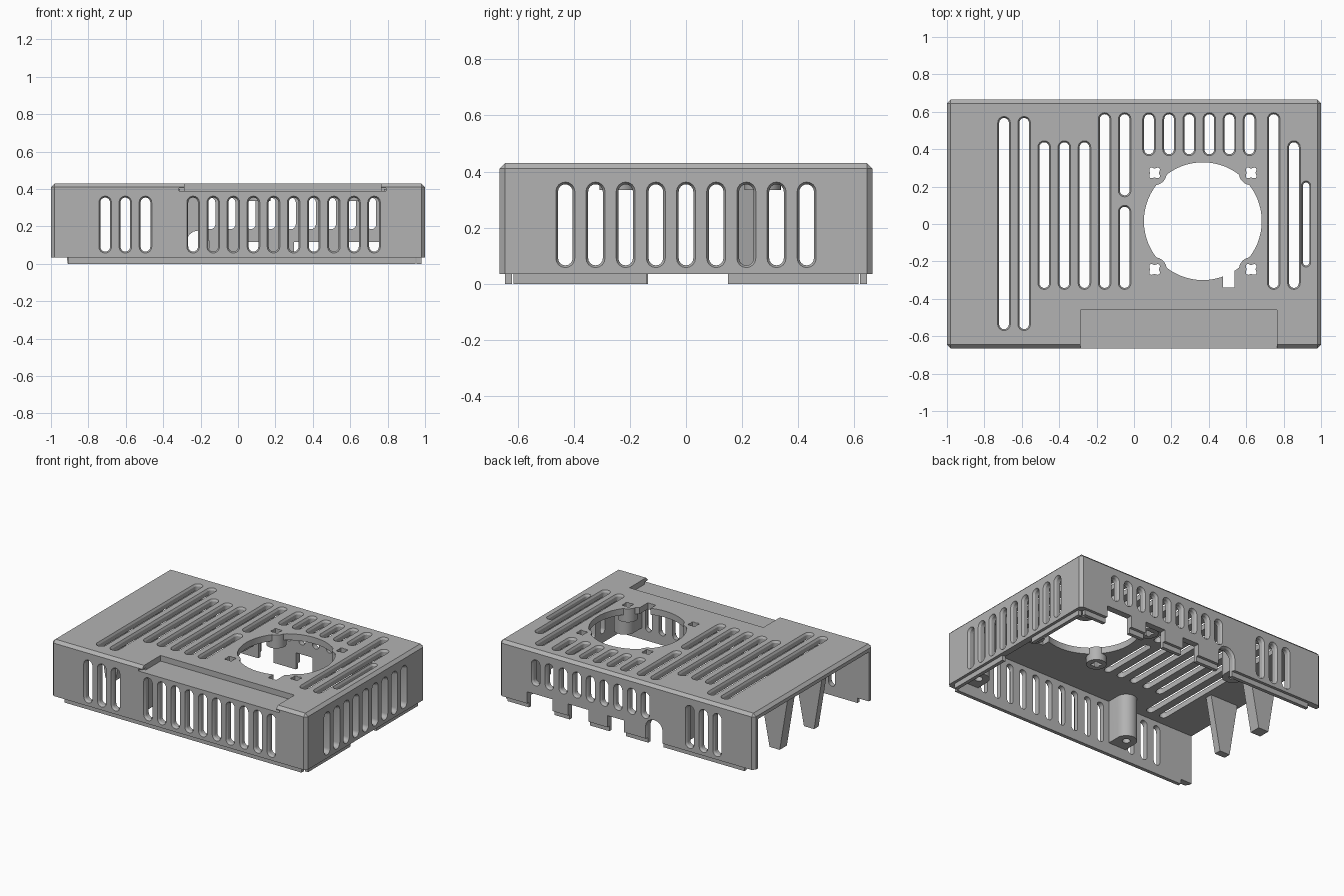
import bpy, bmesh, math
from mathutils import Matrix, Vector

if "Cube" in bpy.data.objects:
    bpy.data.objects.remove(bpy.data.objects["Cube"])

grey = bpy.data.materials.new("plain grey")
grey.use_nodes = True
COLOUR = (0.45, 0.45, 0.45, 1)
grey.diffuse_color = COLOUR
grey.node_tree.nodes["Principled BSDF"].inputs["Base Color"].default_value = COLOUR

TOP, RIM, CEIL = 0.43, 0.035, 0.385
IN_X, IN_Y = 0.955, 0.62
PITCH = 0.1075


def box(bm, x0, x1, y0, y1, z0, z1):
    size = Matrix.Diagonal((x1 - x0, y1 - y0, z1 - z0, 1))
    mid = Matrix.Translation(((x0 + x1) / 2, (y0 + y1) / 2, (z0 + z1) / 2))
    return bmesh.ops.create_cube(bm, size=1, matrix=mid @ size)["verts"]


def loft(bm, rings):
    """Closed solid through rings of points."""
    loops = [[bm.verts.new(p) for p in ring] for ring in rings]
    n = len(loops[0])
    for a, b in zip(loops, loops[1:]):
        for i in range(n):
            bm.faces.new((a[i], a[(i + 1) % n], b[(i + 1) % n], b[i]))
    bm.faces.new(loops[0][::-1])
    bm.faces.new(loops[-1])


def tube(bm, x, y, radius, z0, z1, lobes=0, n=32):
    """Upright cylinder; lobes gives a scalloped outline."""
    def ring(z):
        pts = []
        for i in range(n):
            a = math.tau * i / n
            r = radius - lobes * math.cos(4 * a)
            pts.append((x + r * math.cos(a), y + r * math.sin(a), z))
        return pts
    loft(bm, [ring(z0), ring(z1)])


def slot(bm, centre, along, outward, length, width=0.068, depth=0.08):
    """Round-ended slot cutter with a countersunk mouth, centred on the surface."""
    c, u, w = Vector(centre), Vector(along), Vector(outward)
    v = w.cross(u)
    half = (length - width) / 2
    rings = []
    for level, r in ((-depth, width / 2 - 0.008), (-0.014, width / 2 - 0.008),
                     (0, width / 2), (0.02, width / 2)):
        ring = []
        for side in (1, -1):
            for i in range(9):
                a = math.pi * i / 8 - math.pi / 2
                ring.append(c + side * (u * (half + r * math.cos(a)) + v * r * math.sin(a)) + w * level)
        rings.append(ring)
    loft(bm, rings)


def make(name, bm):
    bmesh.ops.recalc_face_normals(bm, faces=bm.faces)
    mesh = bpy.data.meshes.new(name)
    bm.to_mesh(mesh)
    bm.free()
    obj = bpy.data.objects.new(name, mesh)
    bpy.context.collection.objects.link(obj)
    mesh.materials.append(grey)
    return obj


def combine(target, bm, operation="DIFFERENCE"):
    tool = make("cutter", bm)
    tool.hide_render = True
    mod = target.modifiers.new("cut", "BOOLEAN")
    mod.operation, mod.solver, mod.object = operation, "EXACT", tool
    bpy.context.view_layer.objects.active = target
    bpy.ops.object.modifier_apply(modifier=mod.name)
    bpy.data.objects.remove(tool)


def cut_boxes(target, *boxes):
    for b in boxes:
        bm = bmesh.new()
        box(bm, *b)
        combine(target, bm)


# Outer shell with chamfered top and corners
bm = bmesh.new()
box(bm, -1, 1, -0.665, 0.665, RIM, TOP)
edges = [e for e in bm.edges if any(v.co.z > 0.4 for v in e.verts)]
bmesh.ops.bevel(bm, geom=edges, offset=0.02, segments=1, affect="EDGES")
shell = make("shell", bm)

# Recessed lip under the walls
bm = bmesh.new()
box(bm, -0.98, 0.98, -0.645, 0.645, 0, RIM + 0.01)
edges = [e for e in bm.edges if abs(e.verts[0].co.z - e.verts[1].co.z) > 0.01]
bmesh.ops.bevel(bm, geom=edges, offset=0.03, segments=4, affect="EDGES")
lip = make("lip", bm)

# Cavity, open left end and port notches in the back wall
cavity = (-IN_X, IN_X, -IN_Y, IN_Y, -0.1, CEIL)
cut_boxes(shell, cavity, (-1.1, -0.9, -IN_Y, IN_Y, -0.1, CEIL))
cut_boxes(lip, cavity, (-1.1, -0.91, -0.7, 0.7, -0.1, 0.1),
          (0.9, 1.1, -0.14, 0.15, -0.1, 0.1))
for x0, x1 in ((0.02, 0.15), (0.3, 0.46), (0.58, 0.78)):
    notch = (x0, x1, 0.6, 0.7, -0.1, 0.118)
    cut_boxes(shell, notch)
    cut_boxes(lip, notch)
cut_boxes(lip, (-0.275, -0.155, 0.6, 0.7, -0.1, 0.1))

# Arched jack opening
bm = bmesh.new()
slot(bm, (-0.215, 0.665, 0), (0, 0, 1), (0, 1, 0), 0.37, 0.136)
combine(shell, bm)

# Long window along the front edge
cut_boxes(shell, (-0.285, 0.765, -0.7, -0.46, 0.39, 0.5),
          (-0.315, 0.79, -0.7, -0.625, 0.39, 0.405))

# Roof vents: (x, y start, y end)
bm = bmesh.new()
vents = [(x, -0.57, 0.575) for x in (-0.695, -0.5875)]
vents += [(-0.48 + i * PITCH, -0.35, 0.445) for i in range(3)]
vents += [(0.08 + i * PITCH, 0.365, 0.595) for i in range(6)]
vents += [(-0.157, -0.35, 0.595), (-0.05, 0.145, 0.595), (-0.05, -0.35, 0.1),
          (0.747, -0.35, 0.595), (0.855, -0.35, 0.445)]
for x, y0, y1 in vents:
    slot(bm, (x, (y0 + y1) / 2, TOP), (0, 1, 0), (0, 0, 1), y1 - y0)
slot(bm, (0.92, 0, TOP), (0, 1, 0), (0, 0, 1), 0.46, 0.05)

# Wall vents: front, back and right side
UP = (0, 0, 1)
for i in range(3):
    for s in (-1, 1):
        slot(bm, (-0.71 + i * PITCH, s * 0.665, 0.21), UP, (0, s, 0), 0.305)
for i in range(10):
    slot(bm, (-0.24 + i * PITCH, -0.665, 0.21), UP, (0, -1, 0), 0.305)
for i in range(9):
    slot(bm, (-0.147 + i * PITCH, 0.665, 0.27), UP, (0, 1, 0), 0.185)
    slot(bm, (1, (i - 4) * PITCH, 0.21), UP, (1, 0, 0), 0.305)
combine(shell, bm)

# Fan opening with cable notch, screw bosses and scalloped holes
FAN_X, FAN_Y, FAN_STEP = 0.368, 0.015, 0.258
corners = [(FAN_X + sx * FAN_STEP, FAN_Y + sy * FAN_STEP) for sx in (-1, 1) for sy in (-1, 1)]
bm = bmesh.new()
tube(bm, FAN_X, FAN_Y, 0.315, 0.3, 0.5, n=64)
combine(shell, bm)
bm = bmesh.new()
for x, y in corners:
    tube(bm, x, y, 0.065, 0.335, TOP)
combine(shell, bm, "UNION")
bm = bmesh.new()
for x, y in corners:
    tube(bm, x, y, 0.03, 0.3, 0.5, lobes=0.006, n=40)
combine(shell, bm)
cut_boxes(shell, (0.475, 0.538, -0.34, -0.25, 0.3, 0.5))

# Four screw posts joined to the walls
parts = [shell, lip]
for name, x, s in (("back_right", 0.85, 1), ("front_right", 0.85, -1),
                   ("back_left", -0.38, 1), ("front_left", -0.38, -1)):
    bm = bmesh.new()
    tube(bm, x, s * 0.53, 0.07, 0.08, 0.4)
    post = make(name + "_screw_post", bm)
    bm = bmesh.new()
    y0, y1 = sorted((s * 0.53, s * 0.635))
    box(bm, x - 0.07, x + 0.07, y0, y1, 0.08, 0.4)
    combine(post, bm, "UNION")
    bm = bmesh.new()
    tube(bm, x, s * 0.53, 0.026, 0, 0.3, n=20)
    combine(post, bm)
    parts.append(post)

# Tapered dividers in the open end
for name, y0, y1 in (("front_divider", -0.185, -0.135), ("back_divider", 0.17, 0.25)):
    bm = bmesh.new()
    rings = []
    for z, x0, x1 in ((0, -0.91, -0.83), (0.39, -0.975, -0.755)):
        rings.append([(x0, y0, z), (x1, y0, z), (x1, y1, z), (x0, y1, z)])
    loft(bm, rings)
    parts.append(make(name, bm))

# Smooth the round surfaces, keep edges sharp
for obj in parts:
    bpy.ops.object.select_all(action="DESELECT")
    obj.select_set(True)
    bpy.context.view_layer.objects.active = obj
    bpy.ops.object.shade_smooth_by_angle(angle=math.radians(28))
